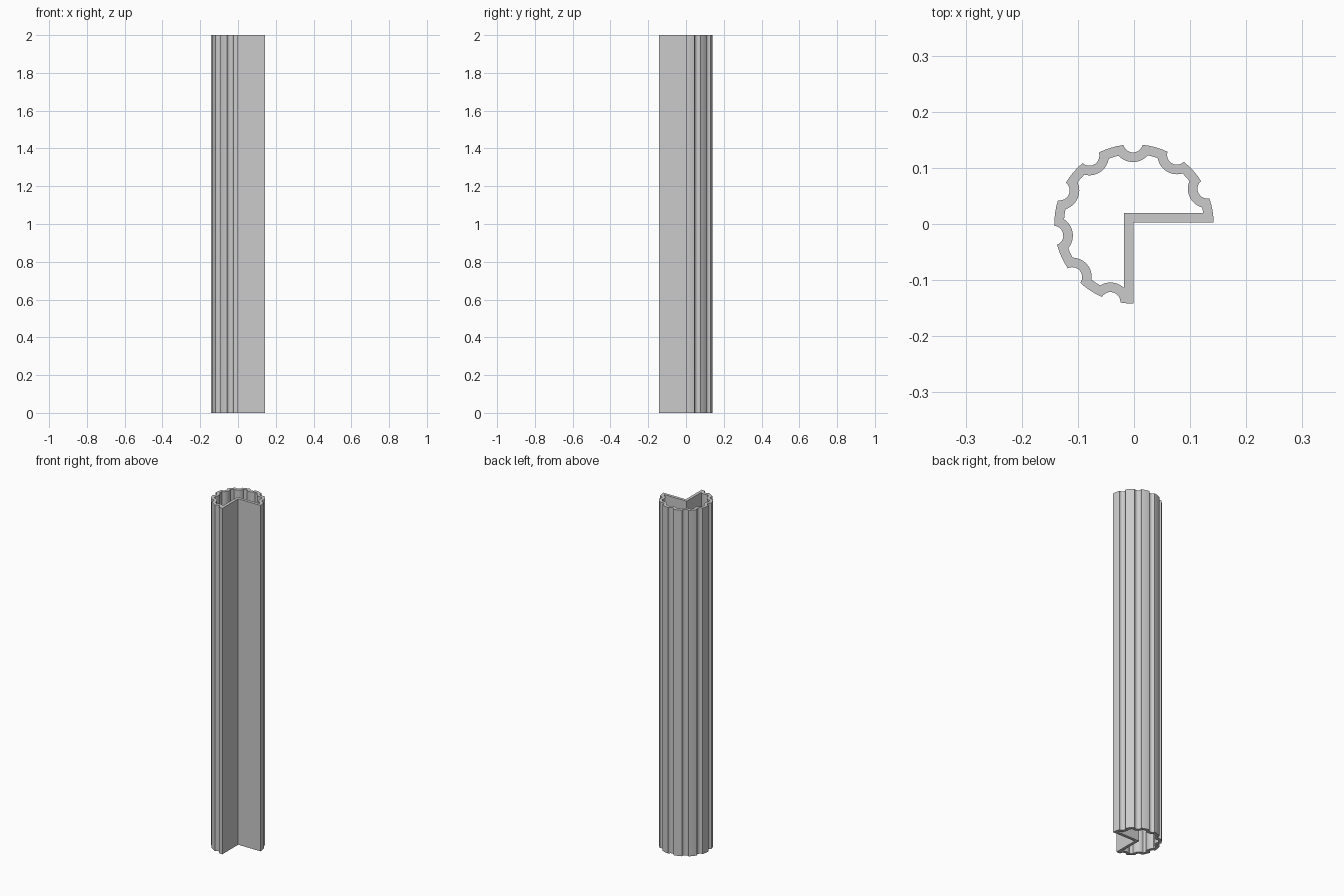
import bpy, bmesh
from math import sin, cos, asin, acos, radians, pi

cube = bpy.data.objects.get("Cube")
if cube:
    bpy.data.objects.remove(cube)

HEIGHT = 2.0
OUTER, INNER = 0.142, 0.1248          # shell radii
FLUTE_R = 0.1452                      # distance of flute centres from the axis
FLUTE_OUT, FLUTE_IN = 0.0177, 0.0348  # flute groove and its inner wall
COUNT, FIRST, STEP = 8, radians(25.7), radians(32.5)
CUT_X, CUT_Y = -0.001, 0.003          # faces of the quarter notch
WALL = 0.017
ARC, LAND = 12, 4                     # segments per flute and per land


def spread(a, b, n):
    return [a + (b - a) * i / n for i in range(n + 1)]


def on_circle(r, t, cx=0.0, cy=0.0):
    return (cx + r * cos(t), cy + r * sin(t))


def fluted_path(ring, flute, start_y, clip_x=None):
    """Fluted arc from the right end of the notch round to its front end."""
    half = acos((ring**2 + FLUTE_R**2 - flute**2) / (2 * ring * FLUTE_R))
    phi = acos((FLUTE_R**2 + flute**2 - ring**2) / (2 * FLUTE_R * flute))
    pts, previous = [], asin(start_y / ring)
    for i in range(COUNT):
        a = FIRST + i * STEP
        pts += [on_circle(ring, t) for t in spread(previous, a - half, LAND)[:-1]]
        cx, cy = on_circle(FLUTE_R, a)
        end = a + pi - phi
        if clip_x is not None and i == COUNT - 1:
            end = 2 * pi + acos((clip_x - cx) / flute)
        pts += [on_circle(flute, t, cx, cy) for t in spread(a + pi + phi, end, ARC)]
        previous = a + half
    if clip_x is None:
        last = 2 * pi - acos(CUT_X / ring)
        pts += [on_circle(ring, t) for t in spread(previous, last, LAND)[1:]]
    else:
        y = pts[-1][1]
        pts += [(clip_x, v) for v in spread(y, y + WALL, LAND)[1:]]
    return pts


# Outer and inner outlines with matching point counts, closed at the notch corner
outer = fluted_path(OUTER, FLUTE_OUT, CUT_Y) + [(CUT_X, CUT_Y)]
inner = fluted_path(INNER, FLUTE_IN, CUT_Y + WALL, CUT_X - WALL)
inner += [(CUT_X - WALL, CUT_Y + WALL)]

# Hollow column: quads between the outlines, extruded to full height
bm = bmesh.new()
vo = [bm.verts.new((x, y, 0)) for x, y in outer]
vi = [bm.verts.new((x, y, 0)) for x, y in inner]
for i in range(len(vo)):
    j = (i + 1) % len(vo)
    bm.faces.new((vo[i], vo[j], vi[j], vi[i]))
top = bmesh.ops.extrude_face_region(bm, geom=bm.faces[:], use_keep_orig=True)
top_verts = [g for g in top["geom"] if isinstance(g, bmesh.types.BMVert)]
bmesh.ops.translate(bm, vec=(0, 0, HEIGHT), verts=top_verts)
bmesh.ops.recalc_face_normals(bm, faces=bm.faces[:])

mesh = bpy.data.meshes.new("fluted_column")
bm.to_mesh(mesh)
bm.free()
column = bpy.data.objects.new("fluted_column", mesh)
bpy.context.collection.objects.link(column)

# Plain grey material
grey = bpy.data.materials.new("light_grey")
grey.use_nodes = True
color = (0.6, 0.6, 0.6, 1)
grey.diffuse_color = color
grey.node_tree.nodes["Principled BSDF"].inputs["Base Color"].default_value = color
mesh.materials.append(grey)

# Smooth flutes, crisp edges
bpy.ops.object.select_all(action="DESELECT")
column.select_set(True)
bpy.context.view_layer.objects.active = column
bpy.ops.object.shade_smooth_by_angle(angle=radians(30))
